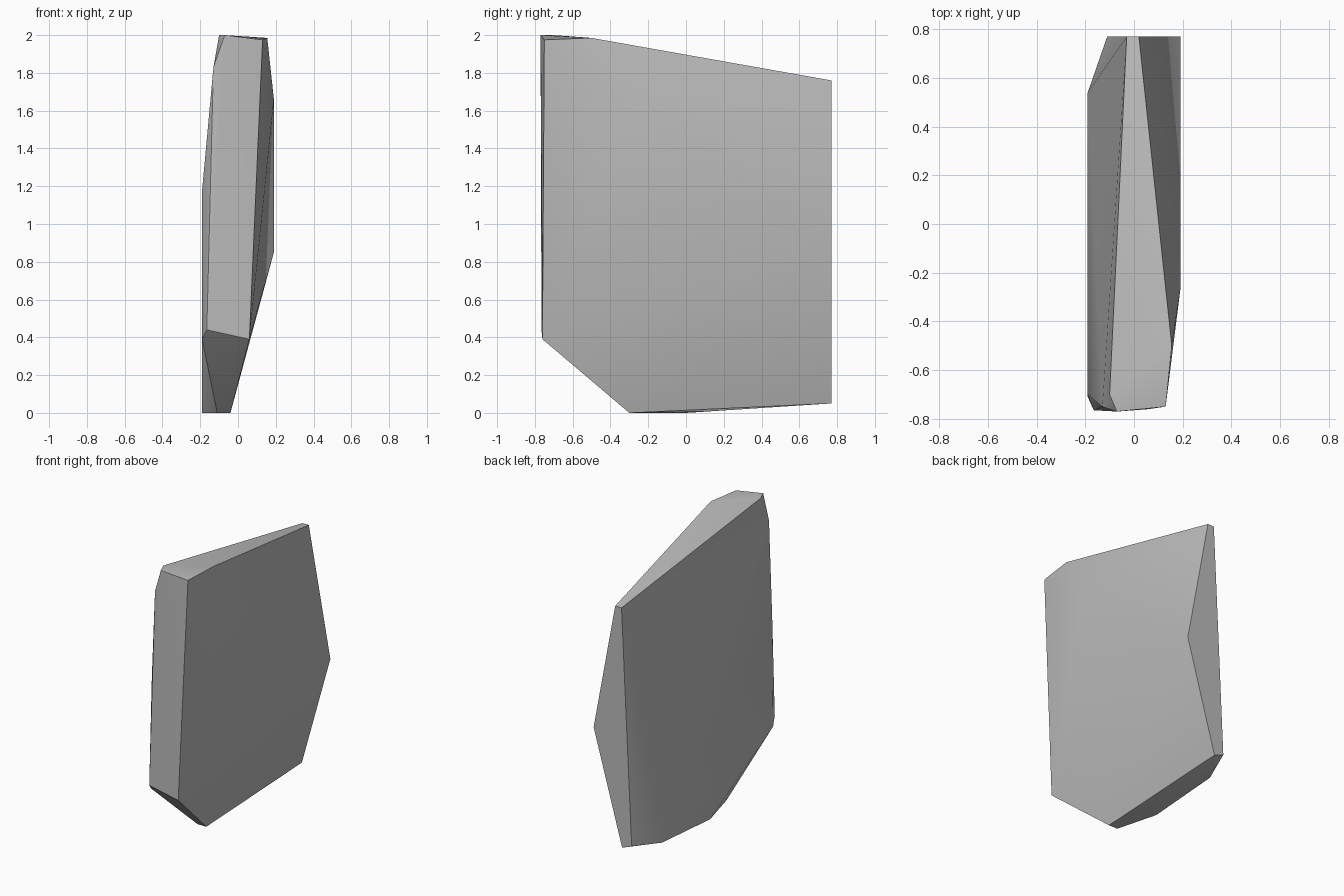
import bpy, bmesh, math

cube = bpy.data.objects.get("Cube")
if cube:
    bpy.data.objects.remove(cube, do_unlink=True)

# Plain grey stone
stone = bpy.data.materials.new("grey_stone")
stone.use_nodes = True
grey = (0.5, 0.5, 0.5, 1)
stone.diffuse_color = grey
bsdf = stone.node_tree.nodes["Principled BSDF"]
bsdf.inputs["Base Color"].default_value = grey
bsdf.inputs["Roughness"].default_value = 0.9

# Corners of the chipped slab
back = [(.02, .77, 1.76), (-.03, .77, 1.76), (.19, .77, .85),
        (-.035, .77, .05), (-.11, .77, .08)]
front = [(.13, -.75, 1.975), (-.07, -.77, 2), (.06, -.76, .39), (-.165, -.765, .44)]
left_side = [(.155, -.5, 1.985), (.19, -.27, 1.66)]
right_side = [(-.1, -.7, 2), (-.13, -.75, 1.83), (-.19, -.7, 1.18),
              (-.19, -.71, .39), (-.19, .54, .04)]
base = [(-.04, -.3, 0), (-.11, -.3, 0), (-.19, 0, 0)]

# Wrap the corners in a convex skin
bm = bmesh.new()
for corner in back + front + left_side + right_side + base:
    bm.verts.new(corner)
bmesh.ops.convex_hull(bm, input=bm.verts)
bmesh.ops.dissolve_limit(bm, angle_limit=math.radians(1), verts=bm.verts, edges=bm.edges)
bmesh.ops.recalc_face_normals(bm, faces=bm.faces)
mesh = bpy.data.meshes.new("stone_slab")
bm.to_mesh(mesh)
bm.free()
mesh.materials.append(stone)

slab = bpy.data.objects.new("stone_slab", mesh)
bpy.context.collection.objects.link(slab)
bpy.context.view_layer.objects.active = slab
slab.select_set(True)
bpy.ops.object.shade_smooth_by_angle(angle=math.radians(30))
